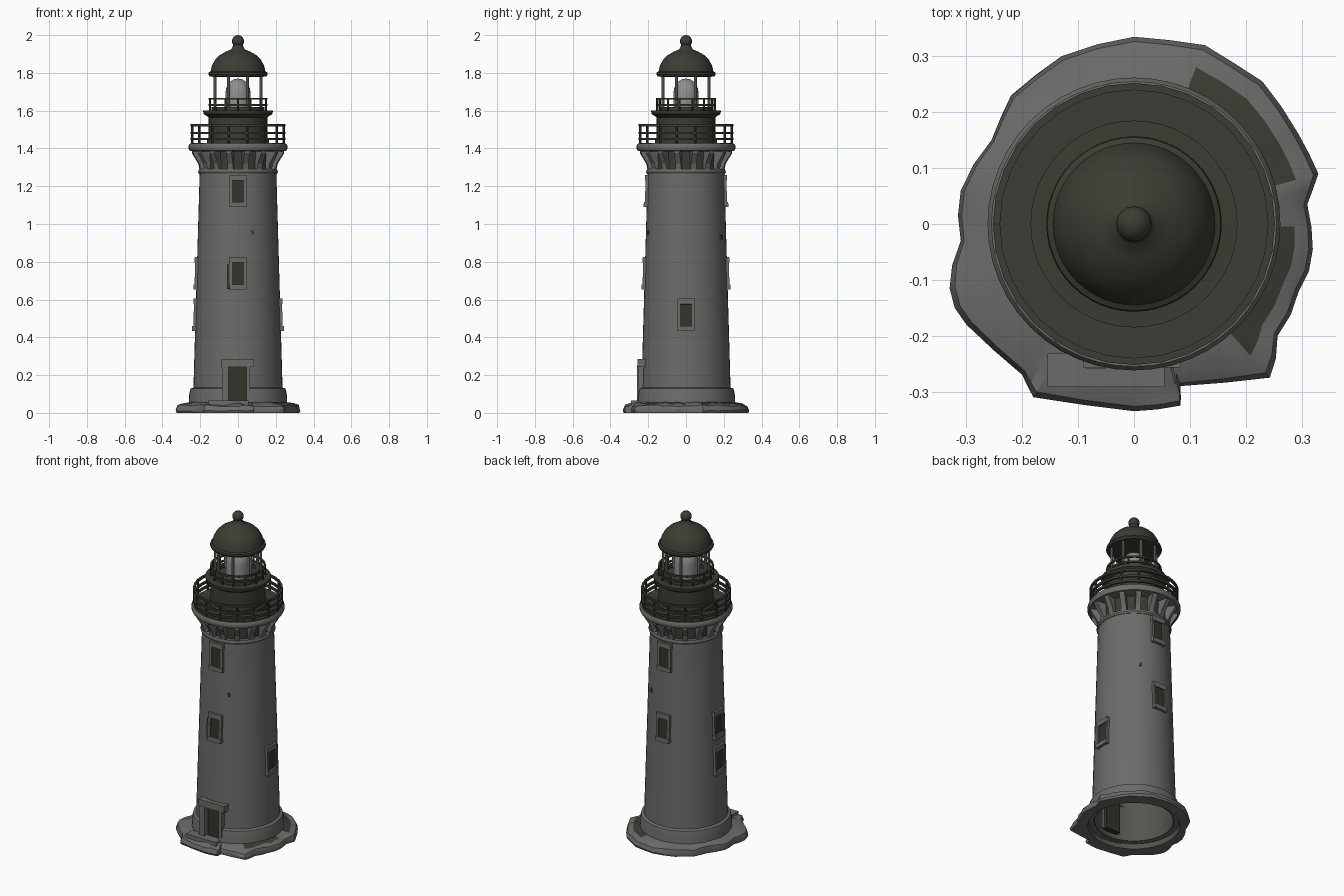
import bpy, bmesh, math, random
from math import cos, sin, pi, radians, atan2, degrees
from mathutils import Matrix, Vector

random.seed(4)
cube = bpy.data.objects.get("Cube")
if cube:
    bpy.data.objects.remove(cube, do_unlink=True)


def material(name, rgb):
    m = bpy.data.materials.new(name)
    m.use_nodes = True
    m.diffuse_color = (*rgb, 1)
    m.node_tree.nodes["Principled BSDF"].inputs["Base Color"].default_value = (*rgb, 1)
    return m


STONE = material("grey_stone", (0.147, 0.147, 0.144))
DARK = material("dark_olive_metal", (0.045, 0.044, 0.033))
PANE = material("dark_pane", (0.034, 0.033, 0.024))
INNER = material("inner_plaster", (0.09, 0.09, 0.076))
PALE = material("pale_lens", (0.27, 0.27, 0.26))


def finish(name, bm, mats, smooth=True):
    bmesh.ops.recalc_face_normals(bm, faces=bm.faces)
    me = bpy.data.meshes.new(name)
    bm.to_mesh(me)
    bm.free()
    ob = bpy.data.objects.new(name, me)
    bpy.context.collection.objects.link(ob)
    for m in mats:
        me.materials.append(m)
    bpy.ops.object.select_all(action='DESELECT')
    ob.select_set(True)
    bpy.context.view_layer.objects.active = ob
    if smooth:
        bpy.ops.object.shade_smooth_by_angle(angle=radians(35))
    return ob


def lathe(name, profile, mat, sides=48, closed=False):
    """Spin a (radius, height) profile about z; closed joins its last point to its first."""
    bm = bmesh.new()
    rings = [[bm.verts.new((r * cos(2 * pi * i / sides), r * sin(2 * pi * i / sides), z))
              for i in range(sides)] for r, z in profile]
    pairs = list(zip(rings, rings[1:])) + ([(rings[-1], rings[0])] if closed else [])
    for a, b in pairs:
        for i in range(sides):
            j = (i + 1) % sides
            bm.faces.new((a[i], a[j], b[j], b[i]))
    if not closed:
        for ring in (rings[0], rings[-1]):
            bm.faces.new(ring)
    return finish(name, bm, [mat])


def add_box(bm, size, matrix, index=0):
    geo = bmesh.ops.create_cube(bm, size=1, matrix=matrix @ Matrix.Diagonal((*size, 1)))
    for f in {f for v in geo["verts"] for f in v.link_faces}:
        f.material_index = index


def add_post(bm, r, z0, z1, angle, thick):
    m = Matrix.Rotation(angle, 4, 'Z') @ Matrix.Translation((r, 0, (z0 + z1) / 2))
    bmesh.ops.create_cone(bm, cap_ends=True, segments=8, radius1=thick, radius2=thick,
                          depth=z1 - z0, matrix=m)


def wall_radius(z):
    return 0.236 - 0.033 * (z - 0.13) / 1.14


# Rocky footing around the tower, with mossy patches
outline = [(0, .335), (.127, .32), (.23, .255), (.295, .16), (.33, .09), (.31, .035),
           (.32, -.045), (.295, -.12), (.257, -.2), (.243, -.275), (.083, -.29),
           (.083, -.325), (0, -.335), (-.18, -.31), (-.2, -.27), (-.3, -.18),
           (-.33, -.115), (-.31, -.03), (-.31, .06), (-.255, .15), (-.22, .23), (-.13, .3)]
shore = []
for i, p in enumerate(outline):
    mid = (Vector(p) + Vector(outline[(i + 1) % len(outline)])) / 2
    shore += [Vector(p), mid * random.uniform(1.0, 1.02)]
bm = bmesh.new()
layers = []
for blend, z, rough in ((0.06, 0, 0), (0, 0.014, .005), (0.1, 0.038, .006),
                        (0.45, 0.047, .006), (1, 0.058, 0)):
    ring = []
    for p in shore:
        q = p.lerp(p.normalized() * 0.25, blend)
        ring.append(bm.verts.new((q.x, q.y, z + random.uniform(-rough, rough))))
    layers.append(ring)
layers.append([bm.verts.new((v.co.x * 1.04, v.co.y * 1.04, 0)) for v in layers[-1]])
n = len(shore)
for k, (a, b) in enumerate(zip(layers, layers[1:] + layers[:1])):
    for i in range(n):
        f = bm.faces.new((a[i], a[(i + 1) % n], b[(i + 1) % n], b[i]))
        c = f.calc_center_median()
        turn = degrees(atan2(c.y, c.x))
        if k == 3 and (-48 < turn < 2 or 14 < turn < 70):
            f.material_index = 1
        elif k == 4:
            f.material_index = 2
finish("rock_footing", bm, [STONE, DARK, INNER])

# Entrance step
bm = bmesh.new()
add_box(bm, (0.21, 0.06, 0.04), Matrix.Translation((-0.05, -0.262, 0.046)))
finish("entrance_step", bm, [STONE], False)

# Hollow tapering tower, its plinth and inner lining
wall = lathe("tower_wall", [(0.238, 0.03), (wall_radius(.13), .13),
                            (wall_radius(1.27), 1.27), (0.187, 1.27), (0.227, 0.03)],
             STONE, 48, True)
plinth = lathe("plinth", [(0.236, 0.03), (0.262, 0.03), (0.258, 0.1), (0.252, 0.128),
                          (0.234, 0.135)], STONE, 48, True)
lining = lathe("inner_lining", [(0.226, 0.03), (0.186, 1.27), (0.183, 1.27), (0.222, 0.03)],
               INNER, 48, True)
lathe("neck_ring", [(0.18, 1.265), (0.207, 1.265), (0.211, 1.275), (0.207, 1.29),
                    (0.18, 1.29)], STONE, 48, True)

# Doorway opening cut through the wall
bm = bmesh.new()
add_box(bm, (0.094, 0.16, 0.19), Matrix.Translation((-0.003, -0.24, 0.155)))
cutter = finish("door_cutter", bm, [], False)
cutter.hide_render = True
for ob in (wall, plinth, lining):
    bpy.context.view_layer.objects.active = ob
    mod = ob.modifiers.new("door_opening", 'BOOLEAN')
    mod.operation, mod.solver, mod.object = 'DIFFERENCE', 'EXACT', cutter
    bpy.ops.object.modifier_apply(modifier=mod.name)
bpy.data.objects.remove(cutter, do_unlink=True)

# Recessed door with stone jambs and lintel
bm = bmesh.new()
add_box(bm, (0.1, 0.035, 0.195), Matrix.Translation((-0.003, -0.203, 0.155)), 1)
add_box(bm, (0.036, 0.05, 0.19), Matrix.Translation((-0.068, -0.234, 0.155)))
add_box(bm, (0.02, 0.05, 0.19), Matrix.Translation((0.054, -0.228, 0.155)))
add_box(bm, (0.175, 0.062, 0.042), Matrix.Translation((-0.003, -0.226, 0.264)))
finish("doorway", bm, [STONE, PANE], False)

# Dark recess and brackets beneath the gallery
lathe("bracket_recess", [(0.185, 1.28), (0.19, 1.39)], DARK)
bm = bmesh.new()
bracket = [(0.17, 1.285), (0.204, 1.285), (0.212, 1.32), (0.246, 1.375),
           (0.246, 1.395), (0.17, 1.395)]
for i in range(16):
    a = 2 * pi * (i + 0.5) / 16
    side = Vector((-sin(a), cos(a), 0)) * 0.015
    pts = [Vector((r * cos(a), r * sin(a), z)) for r, z in bracket]
    lo = [bm.verts.new(p - side) for p in pts]
    hi = [bm.verts.new(p + side) for p in pts]
    bm.faces.new(lo)
    bm.faces.new(hi[::-1])
    for j in range(len(pts)):
        k = (j + 1) % len(pts)
        bm.faces.new((lo[j], lo[k], hi[k], hi[j]))
finish("gallery_brackets", bm, [STONE], False)

# Gallery floor
lathe("gallery_slab", [(0.24, 1.385), (0.256, 1.388), (0.262, 1.4), (0.262, 1.415),
                       (0.255, 1.425)], STONE)
lathe("gallery_deck", [(0.248, 1.424), (0.248, 1.43)], DARK)


# Railings: posts joined by hoops
def railing(name, r, z0, z1, posts, thick, hoops):
    bm = bmesh.new()
    for i in range(posts):
        add_post(bm, r, z0, z1, 2 * pi * (i + 0.5) / posts, thick)
    finish(name + "_posts", bm, [DARK])
    h = thick * 0.9
    for k, z in enumerate(hoops):
        lathe(f"{name}_rail_{k + 1}", [(r - h, z - h), (r + h, z - h), (r + h, z + h),
                                       (r - h, z + h)], DARK, posts * 2, True)


railing("gallery_railing", 0.246, 1.425, 1.53, 16, 0.007, (1.45, 1.482, 1.522))
railing("lantern_railing", 0.152, 1.595, 1.668, 14, 0.0055, (1.63, 1.663))

# Lantern room base
lathe("lantern_base", [(0.165, 1.425), (0.165, 1.445), (0.155, 1.45), (0.155, 1.565),
                       (0.182, 1.582), (0.185, 1.6), (0.12, 1.603)], DARK)
lathe("lantern_sill", [(0.14, 1.6), (0.14, 1.62), (0.126, 1.62), (0.126, 1.6)],
      DARK, 48, True)

# Open lantern frame and lamp lens
bm = bmesh.new()
for i in range(8):
    add_post(bm, 0.131, 1.6, 1.79, pi * (i + 0.5) / 4, 0.008)
finish("lantern_mullions", bm, [PALE])
lathe("lamp_lens", [(0.067, 1.6), (0.067, 1.69), (0.062, 1.722), (0.047, 1.75),
                    (0.024, 1.765), (0.004, 1.769)], PALE, 24)

# Domed roof with ball finial
lathe("dome_roof", [(0.125, 1.778), (0.152, 1.782), (0.157, 1.792), (0.155, 1.802),
                    (0.145, 1.807), (0.138, 1.838), (0.122, 1.868), (0.096, 1.894),
                    (0.062, 1.914), (0.037, 1.924), (0.03, 1.934), (0.025, 1.95)], DARK)
bm = bmesh.new()
bmesh.ops.create_uvsphere(bm, u_segments=16, v_segments=10, radius=0.032,
                          matrix=Matrix.Translation((0, 0, 1.968)))
finish("ball_finial", bm, [DARK])


def wall_frame(angle, z):
    return (Matrix.Rotation(radians(angle), 4, 'Z')
            @ Matrix.Translation((wall_radius(z), 0, z)) @ Matrix.Rotation(-0.029, 4, 'Y'))


# Framed windows on the tower wall
for name, angle, z in (("front_upper", -90, 1.175), ("front_middle", -90, 0.74),
                       ("back_upper", 90, 1.175), ("back_middle", 90, 0.74),
                       ("right_lower", 0, 0.52), ("left_middle", 180, 0.74),
                       ("left_lower", 180, 0.52)):
    m = wall_frame(angle, z)
    bm = bmesh.new()
    add_box(bm, (0.008, 0.066, 0.13), m, 1)
    for s in (-1, 1):
        add_box(bm, (0.024, 0.013, 0.14), m @ Matrix.Translation((-0.002, s * 0.038, 0)))
    add_box(bm, (0.03, 0.092, 0.03), m @ Matrix.Translation((-0.002, 0, 0.07)))
    add_box(bm, (0.034, 0.092, 0.026), m @ Matrix.Translation((-0.001, 0, -0.073)))
    finish(name + "_window", bm, [STONE, PANE], False)

# Open shutter beside a window, and small wall vents
bm = bmesh.new()
add_box(bm, (0.012, 0.012, 0.13), wall_frame(-90, 0.72) @ Matrix.Translation((0, -0.052, 0)))
for angle, z in ((-69, 0.955), (60, 0.93)):
    add_box(bm, (0.012, 0.012, 0.022), wall_frame(angle, z))
finish("shutter_and_vents", bm, [DARK], False)
